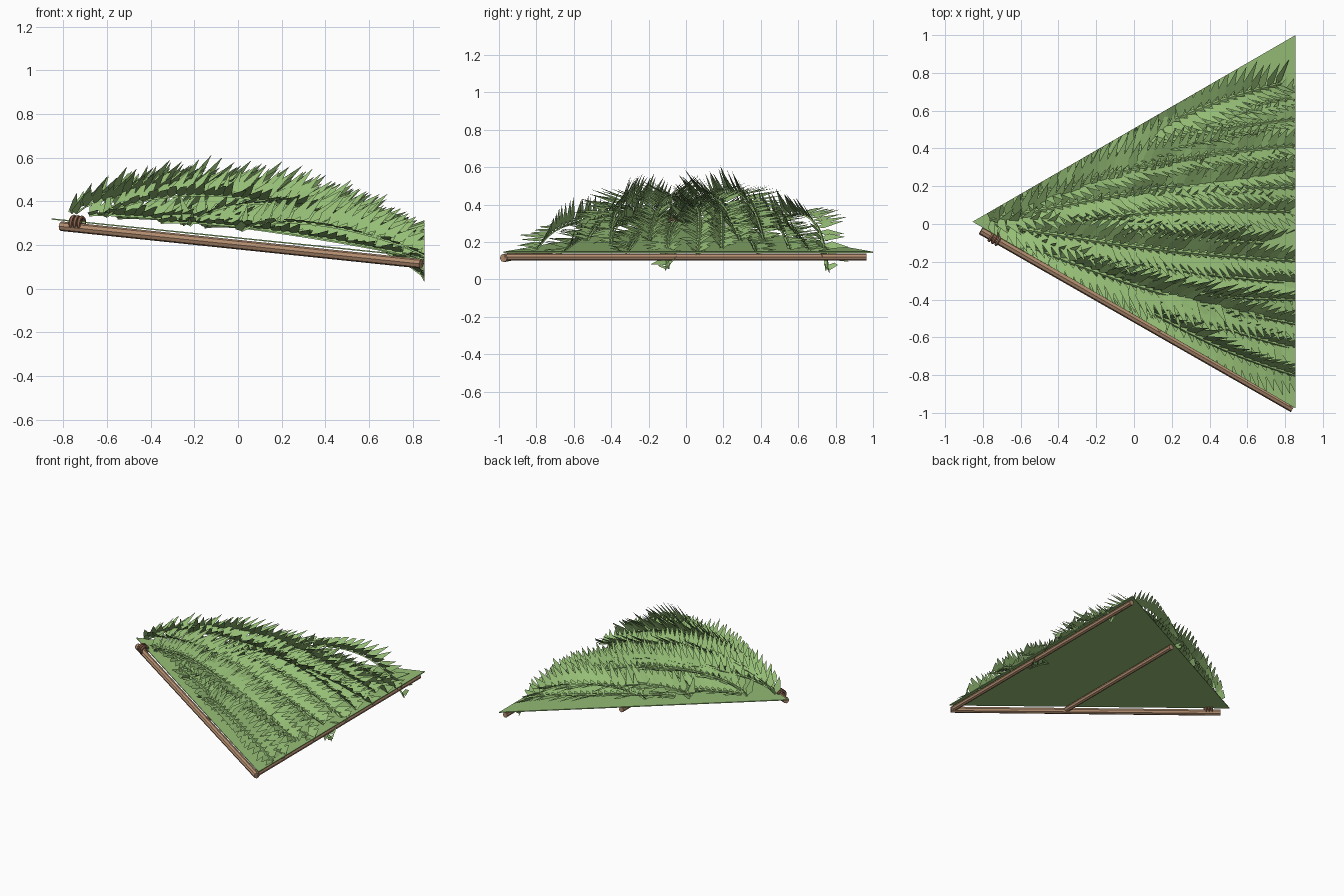
import bpy
import bmesh
import random
from math import sin, pi
from mathutils import Quaternion, Vector

random.seed(4)
if "Cube" in bpy.data.objects:
    bpy.data.objects.remove(bpy.data.objects["Cube"], do_unlink=True)


def make_material(name, color):
    mat = bpy.data.materials.new(name)
    mat.use_nodes = True
    rgba = (*color, 1)
    mat.diffuse_color = rgba
    mat.node_tree.nodes["Principled BSDF"].inputs["Base Color"].default_value = rgba
    return mat


leaf_green = make_material("leaf green", (0.30, 0.51, 0.18))
wood = make_material("wood brown", (0.46, 0.275, 0.165))
rope = make_material("rope brown", (0.31, 0.155, 0.095))

# Outline of the triangular roof panel
APEX = Vector((-0.855, 0.012, 0.322))
FRONT = Vector((0.855, -0.976, 0.148))
BACK = Vector((0.855, 1.0, 0.148))
UP = Vector((0, 0, 1))


def roof_z(x):
    return APEX.z + (FRONT.z - APEX.z) * (x - APEX.x) / (FRONT.x - APEX.x)


def finish(bm, name, mat):
    mesh = bpy.data.meshes.new(name)
    bm.to_mesh(mesh)
    bm.free()
    mesh.materials.append(mat)
    obj = bpy.data.objects.new(name, mesh)
    bpy.context.collection.objects.link(obj)


# Thin roof panel
bm = bmesh.new()
face = bm.faces.new([bm.verts.new(p) for p in (APEX, FRONT, BACK)])
result = bmesh.ops.extrude_face_region(bm, geom=[face])
for v in result["geom"]:
    if isinstance(v, bmesh.types.BMVert):
        v.co.z -= 0.006
bmesh.ops.recalc_face_normals(bm, faces=bm.faces)
finish(bm, "roof_panel", leaf_green)


# Poles under the panel
def pole(name, a, b, radius):
    a, b = Vector(a), Vector(b)
    bm = bmesh.new()
    bmesh.ops.create_cone(bm, cap_ends=True, segments=8, radius1=radius,
                          radius2=radius, depth=(b - a).length)
    bm.transform((b - a).to_track_quat("Z", "Y").to_matrix().to_4x4())
    bmesh.ops.translate(bm, verts=bm.verts, vec=(a + b) / 2)
    finish(bm, name, wood)


side_a, side_b = Vector((-0.81, -0.035, 0.286)), Vector((0.84, -0.976, 0.114))
pole("side_pole", side_a, side_b, 0.022)
pole("edge_pole", (0.83, -0.97, 0.119), (0.83, 0.965, 0.119), 0.019)
pole("middle_pole", (0.14, -0.57, 0.192), (0.14, 0.57, 0.192), 0.019)

# Rope lashing around the upper end of the side pole
axis = (side_b - side_a).normalized()
for i in range(3):
    bpy.ops.mesh.primitive_torus_add(
        major_segments=16, minor_segments=6, major_radius=0.026,
        minor_radius=0.009,
        location=side_a + axis * (0.065 + i * 0.021) + Vector((0, 0.003, 0.024)),
        rotation=axis.to_track_quat("Z", "Y").to_euler())
    ring = bpy.context.object
    ring.name = f"lashing_{i + 1}"
    ring.data.materials.append(rope)
    bpy.ops.object.shade_smooth_by_angle()


# Palm fronds: arched spine with a row of leaflets on each side
def frond(name, start, end_y, end_z, arch, bow, droop, roll):
    x0, y0 = start
    z0 = roof_z(x0) + 0.03
    x1 = 0.92

    def spine(t):
        return Vector((x0 + (x1 - x0) * t,
                       y0 + (end_y - y0) * t + bow * sin(pi * t),
                       z0 + (end_z - z0) * t + arch * sin(pi * t ** 0.7)
                       - droop * t ** 6))

    bm = bmesh.new()
    count = int((x1 - x0) / 0.041)
    previous = None
    for i in range(count + 1):
        t = i / count
        p = spine(t)
        tangent = (spine(t + 0.01) - spine(max(0, t - 0.01))).normalized()
        turn = Quaternion(tangent, roll)
        side = turn @ UP.cross(tangent).normalized()
        normal = tangent.cross(side)

        # Spine ribbon with a raised ridge
        ring = [bm.verts.new(p + side * 0.012), bm.verts.new(p + normal * 0.008),
                bm.verts.new(p - side * 0.012)]
        if previous:
            for k in range(2):
                bm.faces.new((previous[k], previous[k + 1], ring[k + 1], ring[k]))
        previous = ring

        # Kite-shaped leaflets
        for s in (-1, 1):
            length = (0.13 + 0.07 * sin(pi * min(1, t + 0.12))) * random.uniform(0.88, 1.12)
            way = tangent * 0.52 + side * s * 0.66 + normal * random.uniform(0.35, 0.62)
            way.normalize()
            across = (tangent - way * tangent.dot(way)).normalized() * 0.026
            shoulder = p + way * length * 0.27
            points = (p, shoulder + across, p + way * length, shoulder - across)
            if s > 0:
                points = points[::-1]
            bm.faces.new([bm.verts.new(q) for q in points])

    # Trim the frond flush with the panel outline
    for point, outward in ((FRONT, (1, 0, 0)), (APEX, (-0.5, 0.866, 0)),
                           (APEX, (-0.5, -0.866, 0))):
        bmesh.ops.bisect_plane(bm, geom=bm.verts[:] + bm.edges[:] + bm.faces[:],
                               plane_co=point, plane_no=outward, clear_outer=True)
    finish(bm, name, leaf_green)


# start, end y, end z, arch height, sideways bow, tip droop, roll
fronds = (
    ((-0.76, 0.02), 0.30, 0.20, 0.155, 0.02, 0.02, -0.15),
    ((-0.74, 0.00), -0.20, 0.20, 0.145, -0.03, 0.02, 0.05),
    ((-0.60, 0.13), 0.42, 0.20, 0.17, 0.05, 0.02, -0.35),
    ((-0.60, -0.10), -0.54, 0.20, 0.14, -0.05, 0.02, 0.25),
    ((-0.35, 0.02), 0.06, 0.15, 0.13, 0.03, 0.06, 0.0),
    ((-0.35, 0.00), -0.10, 0.16, 0.06, -0.03, 0.17, 0.3),
    ((-0.22, -0.26), -0.40, 0.18, 0.14, -0.04, 0.02, 0.5),
    ((-0.25, 0.30), 0.56, 0.16, 0.09, 0.04, 0.03, -0.5),
    ((0.02, 0.46), 0.77, 0.24, 0.09, 0.04, 0.34, -0.2),
    ((0.02, -0.42), -0.82, 0.16, 0.07, -0.04, 0.04, 0.45),
    ((-0.15, 0.15), 0.19, 0.15, 0.14, 0.02, 0.02, -0.2),
    # Lower layer close to the panel
    ((-0.68, -0.05), -0.32, 0.14, 0.03, -0.04, 0.02, 0.3),
    ((-0.35, -0.20), -0.68, 0.14, 0.03, -0.04, 0.02, 0.4),
    ((-0.55, 0.12), 0.38, 0.14, 0.03, 0.05, 0.02, -0.4),
    ((-0.15, 0.34), 0.68, 0.14, 0.03, 0.05, 0.02, -0.4),
)
for number, settings in enumerate(fronds, 1):
    frond(f"palm_frond_{number}", *settings)
